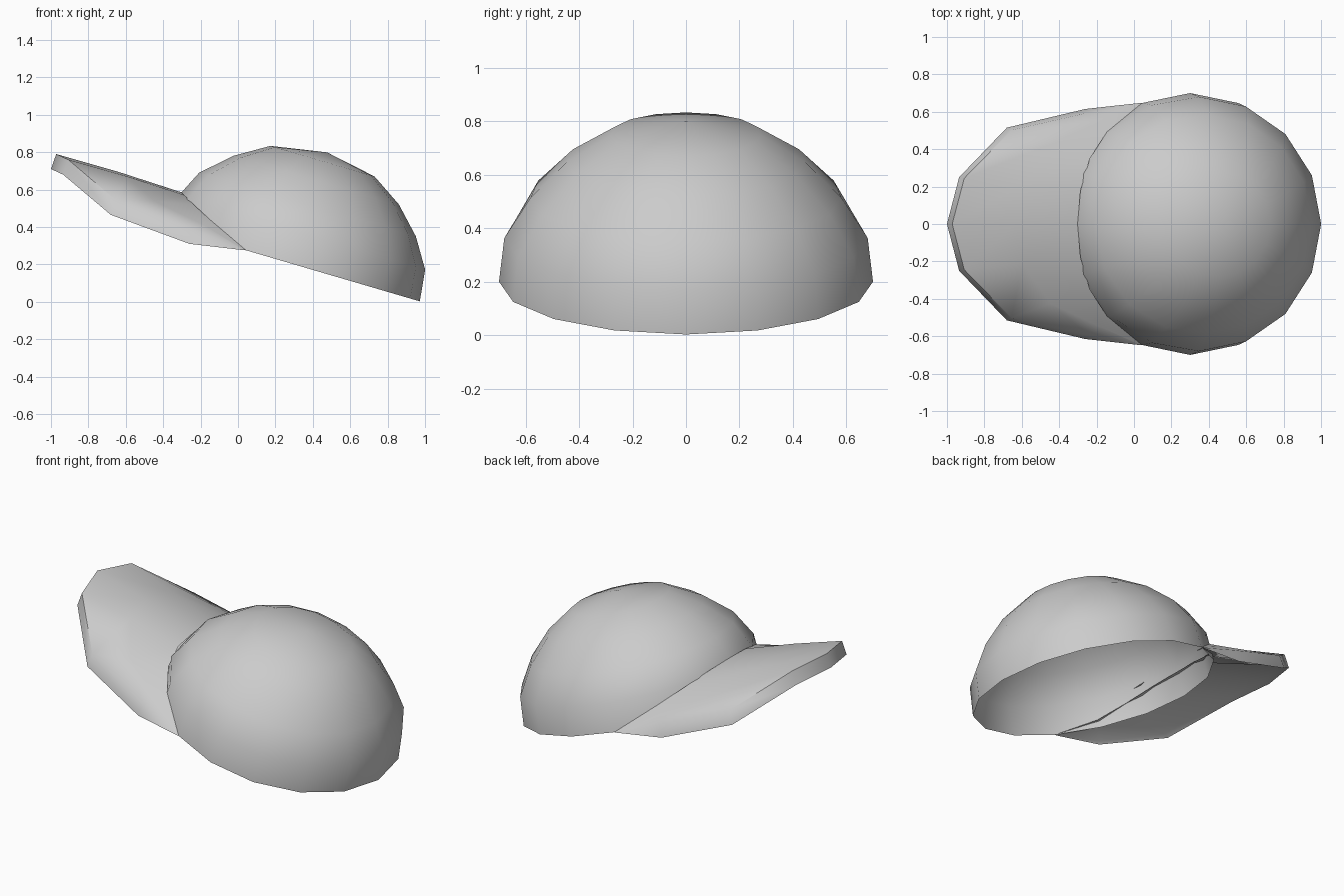
import bpy, bmesh, math
from mathutils import Vector

if "Cube" in bpy.data.objects:
    bpy.data.objects.remove(bpy.data.objects["Cube"])

# Tilted frame of the crown: centre of its rim, backward axis and up axis
C = Vector((0.3, 0, 0.2))
U = Vector((0.96, 0, -0.282))
W = Vector((0.282, 0, 0.96))
# crown profile: radius, height, extra fullness towards the brim
PROFILE = [(0.70, 0.0, 0.0), (0.68, 0.17, 0.02), (0.582, 0.327, 0.043),
           (0.447, 0.465, 0.028), (0.28, 0.572, 0.02), (0.0, 0.624, 0.0)]


def crown_point(angle, h):
    """Point on the crown surface at an angle (degrees from the back) and height."""
    a = math.radians(angle)
    for (r0, h0, f0), (r1, h1, f1) in zip(PROFILE, PROFILE[1:]):
        if h <= h1:
            t = (h - h0) / (h1 - h0)
            r = r0 + (r1 - r0) * t
            f = f0 + (f1 - f0) * t
            break
    r += f * max(0, -math.cos(a))
    return C + U * (r * math.cos(a)) + Vector((0, r * math.sin(a), 0)) + W * h


def grid_object(name, rows, closed=False, angle=50):
    """Skin rows of points with quads and smooth the result."""
    bm = bmesh.new()
    grid = [[bm.verts.new(p) for p in row] for row in rows]
    n = len(grid[0])
    for a, b in zip(grid, grid[1:]):
        for i in range(n if closed else n - 1):
            j = (i + 1) % n
            bm.faces.new((a[i], a[j], b[j], b[i]))
    bmesh.ops.remove_doubles(bm, verts=bm.verts, dist=0.002)
    bmesh.ops.recalc_face_normals(bm, faces=bm.faces)
    me = bpy.data.meshes.new(name)
    bm.to_mesh(me)
    bm.free()
    ob = bpy.data.objects.new(name, me)
    bpy.context.collection.objects.link(ob)
    bpy.ops.object.select_all(action='DESELECT')
    ob.select_set(True)
    bpy.context.view_layer.objects.active = ob
    bpy.ops.object.shade_smooth_by_angle(angle=math.radians(angle))
    return ob


# Crown: open 16-sided dome
grid_object("crown", [[crown_point(22.5 * i, h) for i in range(16)]
                      for _, h, _ in PROFILE], closed=True)

# Brim stations: crown angle, join height, lower outer edge, lip height
STATIONS = [(112.5, 0.0, (0.03, 0.647, 0.276), 0.0),
            (135, 0.10, (-0.26, 0.615, 0.31), 0.075),
            (150, 0.155, (-0.68, 0.515, 0.465), 0.08),
            (165, 0.19, (-0.935, 0.25, 0.68), 0.08),
            (180, 0.20, (-1.0, 0.0, 0.71), 0.08)]


def brim_section(angle, h, edge, lip):
    """Section from the crown over the top, round the lip and back underneath."""
    join = crown_point(angle, h)
    low = Vector(edge)
    inward = Vector((0.3 - low.x, -low.y, 0)).normalized()
    high = low + inward * lip * 0.35 + Vector((0, 0, lip))
    mid = (join + high) / 2 + Vector((0, 0, lip * 0.08))
    under = join - Vector((0, 0, lip * 0.8))
    inset = low.lerp(under, 0.07) + Vector((0, 0, lip * 0.15))
    return [join, mid, high, low, inset, under]


# Brim: curved peak with a thick lip, mirrored about the middle
half = [brim_section(*s) for s in STATIONS]
mirrored = [[Vector((p.x, -p.y, p.z)) for p in sec] for sec in reversed(half[:-1])]
grid_object("brim", half + mirrored)
